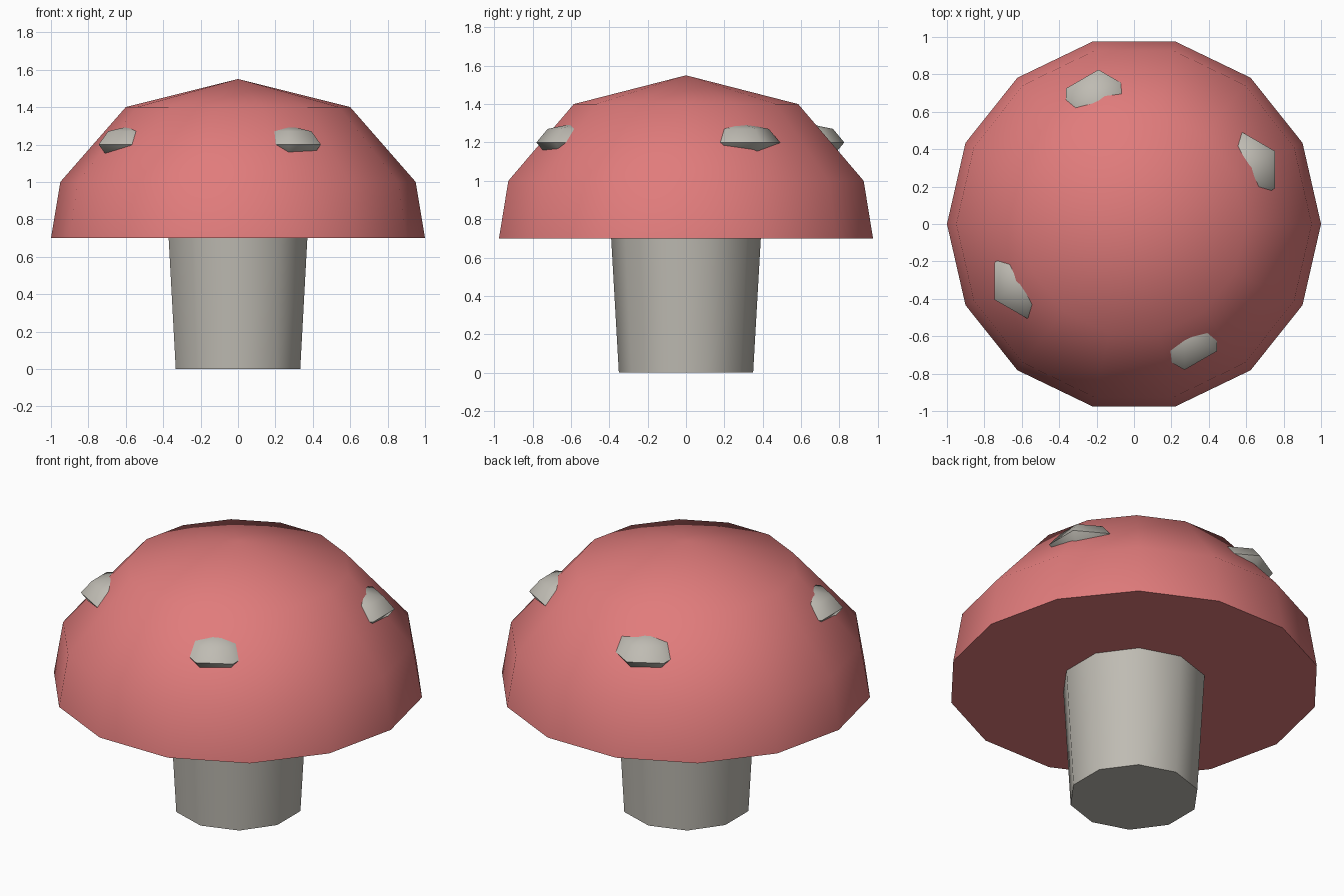
import bpy, bmesh, math

cube = bpy.data.objects.get("Cube")
if cube:
    bpy.data.objects.remove(cube, do_unlink=True)


def material(name, rgb):
    mat = bpy.data.materials.new(name)
    mat.use_nodes = True
    colour = (*rgb, 1.0)
    mat.diffuse_color = colour
    mat.node_tree.nodes["Principled BSDF"].inputs["Base Color"].default_value = colour
    return mat


def lathe(name, profile, sides, start, mat, location=(0, 0, 0), smooth_angle=45):
    """Spin (radius, height) points around z; a zero radius makes a pole."""
    bm = bmesh.new()
    rings = []
    for radius, z in profile:
        count = sides if radius > 0 else 1
        angles = [start + math.tau * i / sides for i in range(count)]
        rings.append([bm.verts.new((radius * math.cos(a), radius * math.sin(a), z))
                      for a in angles])
    for low, high in zip(rings, rings[1:]):
        for i in range(sides):
            j = (i + 1) % sides
            if len(low) == 1:
                bm.faces.new((low[0], high[j], high[i]))
            elif len(high) == 1:
                bm.faces.new((low[i], low[j], high[0]))
            else:
                bm.faces.new((low[i], low[j], high[j], high[i]))
    # Close open ends
    if len(rings[0]) > 1:
        bm.faces.new(rings[0][::-1])
    if len(rings[-1]) > 1:
        bm.faces.new(rings[-1])
    mesh = bpy.data.meshes.new(name)
    bm.to_mesh(mesh)
    bm.free()
    mesh.materials.append(mat)
    obj = bpy.data.objects.new(name, mesh)
    obj.location = location
    bpy.context.collection.objects.link(obj)
    bpy.ops.object.select_all(action="DESELECT")
    obj.select_set(True)
    bpy.context.view_layer.objects.active = obj
    bpy.ops.object.shade_smooth_by_angle(angle=math.radians(smooth_angle))
    return obj


red = material("cap red", (0.75, 0.2, 0.2))
cream = material("stem cream", (0.52, 0.5, 0.45))

# Stem: ten sides, slightly wider at the top
lathe("stem", [(0.35, 0), (0.39, 0.7)], 10, math.pi / 2, cream)

# Cap: fourteen-sided dome with a flat underside
lathe("cap", [(1, 0.7), (0.95, 1.0), (0.6, 1.4), (0, 1.55)], 14, 0, red)

# Spots: flattened six-sided balls sunk into the cap
SPOT_RADIUS, SPOT_HEIGHT, RINGS = 0.2, 0.1, 4
ball = [(0, -SPOT_HEIGHT)]
for k in range(1, RINGS):
    a = math.pi * k / RINGS
    ball.append((SPOT_RADIUS * math.sin(a), -SPOT_HEIGHT * math.cos(a)))
ball.append((0, SPOT_HEIGHT))

spots = {"front_spot": (0.27, -0.58), "left_spot": (0.58, 0.29),
         "back_spot": (-0.19, 0.625), "right_spot": (-0.572, -0.305)}
for name, (x, y) in spots.items():
    lathe(name, ball, 6, math.pi / 2, cream, (x, y, 1.2), 70)
